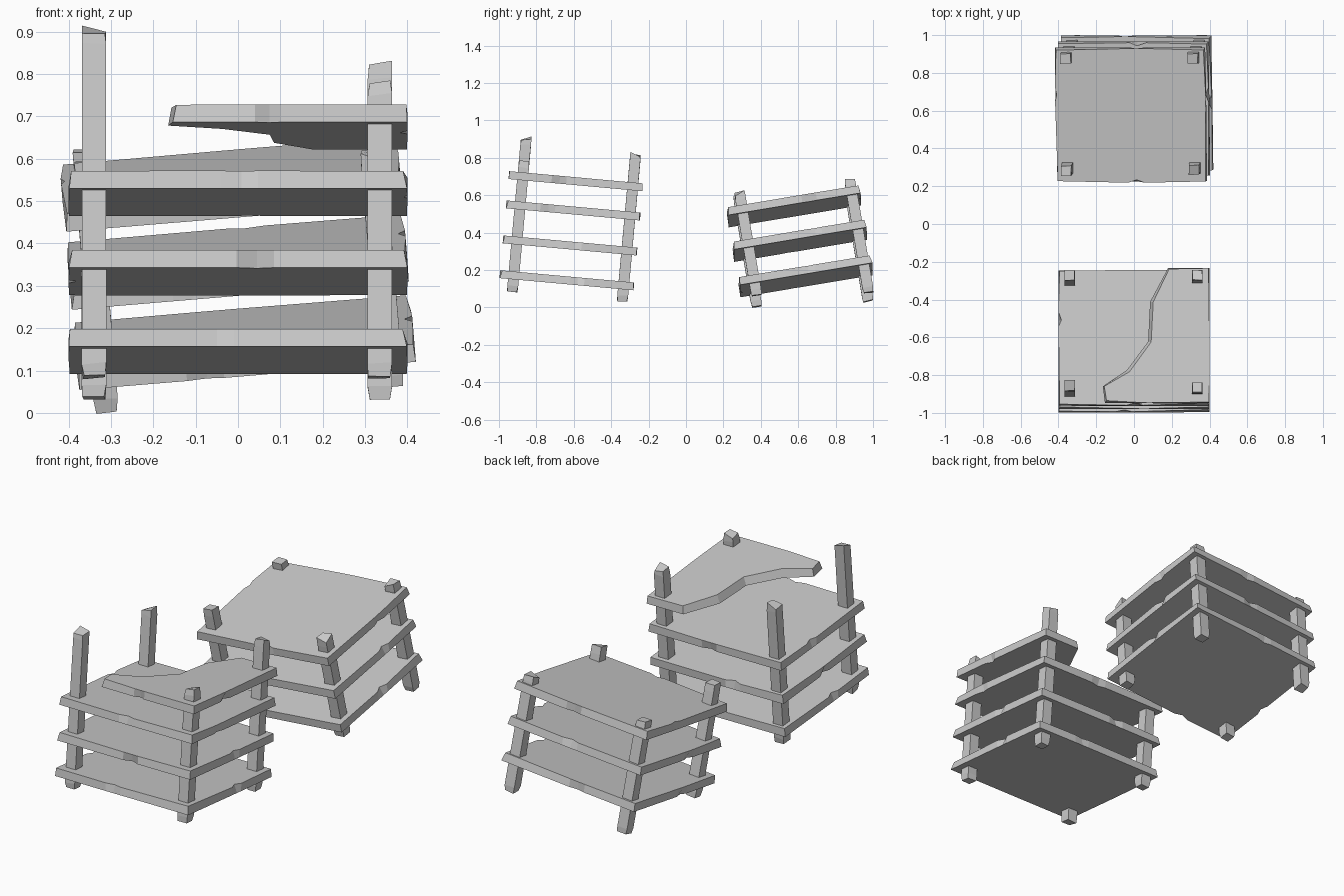
import bpy, bmesh, random
from math import radians
from mathutils import Matrix, Vector, Euler

if "Cube" in bpy.data.objects:
    bpy.data.objects.remove(bpy.data.objects["Cube"])

random.seed(4)
T = 0.042   # board thickness
P = 0.029   # half width of a post


def make_object(name, bm, matrix):
    bmesh.ops.recalc_face_normals(bm, faces=bm.faces)
    bm.transform(matrix)
    mesh = bpy.data.meshes.new(name)
    bm.to_mesh(mesh)
    bm.free()
    obj = bpy.data.objects.new(name, mesh)
    bpy.context.collection.objects.link(obj)
    return obj


def board(name, outline, z, frame):
    """Flat plank with worn corners and one chip on each long edge."""
    pts = [Vector(p) for p in outline]
    n = len(pts)
    inward = []
    for i in range(n):
        d = (pts[(i + 1) % n] - pts[i]).normalized()
        inward.append(Vector((-d.y, d.x)))
    low, high = [], []

    def add(p, direction, low_cut, high_cut):
        low.append(p + direction * low_cut)
        high.append(p + direction * high_cut)

    for i in range(n):
        a, b = pts[i], pts[(i + 1) % n]
        add(a, inward[i - 1] + inward[i],
            random.uniform(0, .003), random.uniform(.002, .012))
        if (b - a).length > 0.3:
            t = random.uniform(.3, .65)
            cut = random.uniform(.008, .02)
            on_top = random.random() < .6
            for dt, k in ((-.06, 0), (0, 1), (.05, 0)):
                add(a.lerp(b, t + dt), inward[i],
                    0 if on_top else cut * k, cut * k if on_top else 0)
    bm = bmesh.new()
    lv = [bm.verts.new((p.x, p.y, z - T / 2)) for p in low]
    hv = [bm.verts.new((p.x, p.y, z + T / 2)) for p in high]
    bm.faces.new(lv[::-1])
    bm.faces.new(hv)
    for i in range(len(lv)):
        j = (i + 1) % len(lv)
        bm.faces.new((lv[i], lv[j], hv[j], hv[i]))
    return make_object(name, bm, frame)


def post(name, x, y, z0, z1, frame):
    """Rough square post with an uneven broken top."""
    bm = bmesh.new()
    rings = []
    for z, wear, slant in ((z0, .006, .004), (z0 + .03, 0, .004),
                           (z1 - .03, .001, .006), (z1, .005, .014)):
        ring = []
        for sx, sy in ((-1, -1), (1, -1), (1, 1), (-1, 1)):
            w = P - random.uniform(0, wear)
            ring.append(bm.verts.new((x + sx * w, y + sy * w,
                                      z + random.uniform(-slant, slant))))
        rings.append(ring)
    bm.faces.new(rings[0][::-1])
    bm.faces.new(rings[-1])
    for a, b in zip(rings, rings[1:]):
        for i in range(4):
            j = (i + 1) % 4
            bm.faces.new((a[i], a[j], b[j], b[i]))
    return make_object(name, bm, frame)


def frame_at(location, rx, ry):
    rot = Euler((radians(rx), radians(ry), 0)).to_matrix().to_4x4()
    return Matrix.Translation(location) @ rot


full = [(-.4, -.36), (.4, -.36), (.4, .36), (-.4, .36)]
# top board of the front rack, snapped along a diagonal
broken = [(-.155, -.36), (.4, -.36), (.4, .36), (.18, .36), (.085, .18),
          (.07, -.03), (-.04, -.18), (-.165, -.27)]

# each rack: name, frame, boards (outline, height), posts (name, x, y, bottom, top)
racks = [
    ("front_rack", frame_at((0, -.637, .145), -5.2, 0),
     [(full, 0), (full, .187), (full, .375), (broken, .532)],
     [("front_left", -.34, -.285, -.087, .735),
      ("front_right", .335, -.285, -.087, .61),
      ("back_left", -.34, .305, -.085, .69),
      ("back_right", .335, .305, -.085, .705)]),
    ("back_rack", frame_at((.015, .64, .167), 9.5, -4.8),
     [(full, 0), (full, .193), (full, .38)],
     [("front_left", -.338, -.28, -.088, .50),
      ("front_right", .338, -.28, -.088, .465),
      ("back_left", -.338, .312, -.16, .425),
      ("back_right", .338, .312, -.17, .44)]),
]

for rack, frame, boards, posts in racks:
    for i, (outline, z) in enumerate(boards):
        board(f"{rack}_shelf_{i + 1}", outline, z, frame)
    for side, x, y, z0, z1 in posts:
        post(f"{rack}_{side}_post", x, y, z0, z1, frame)
